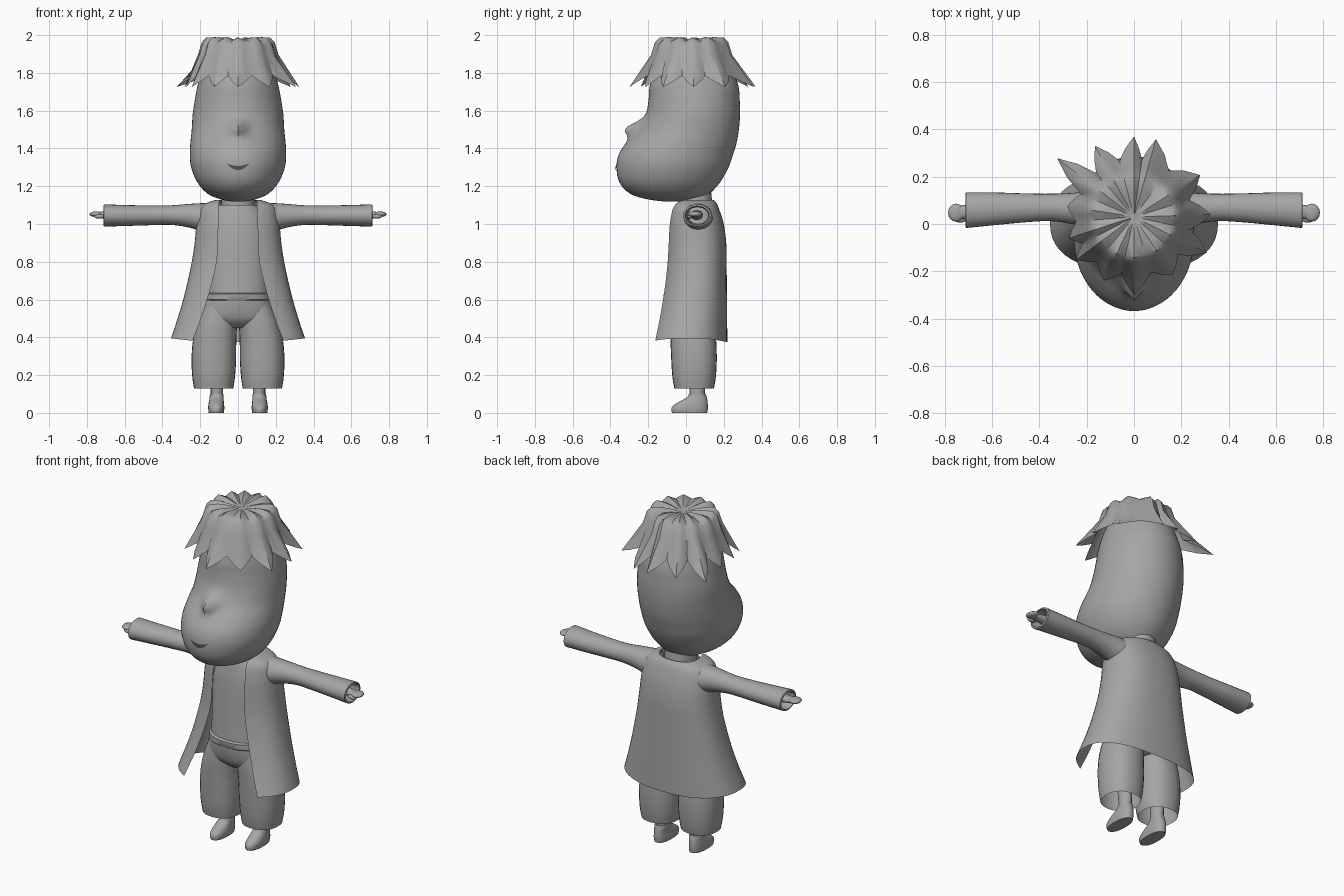
import bpy, bmesh, math
from mathutils import Vector

if "Cube" in bpy.data.objects:
    bpy.data.objects.remove(bpy.data.objects["Cube"])


def material(name, value):
    m = bpy.data.materials.new(name)
    m.diffuse_color = (value, value, value, 1)
    m.use_nodes = True
    m.node_tree.nodes["Principled BSDF"].inputs["Base Color"].default_value = m.diffuse_color
    return m


GREY = material("plain_grey", 0.38)
DARK = material("mouth_dark_grey", 0.08)


def finish(name, bm, mat=GREY, mirror=False, angle=45):
    bmesh.ops.recalc_face_normals(bm, faces=bm.faces)
    me = bpy.data.meshes.new(name)
    bm.to_mesh(me)
    bm.free()
    ob = bpy.data.objects.new(name, me)
    bpy.context.collection.objects.link(ob)
    me.materials.append(mat)
    bpy.ops.object.select_all(action='DESELECT')
    ob.select_set(True)
    bpy.context.view_layer.objects.active = ob
    bpy.ops.object.shade_smooth_by_angle(angle=math.radians(angle))
    if mirror:
        ob.modifiers.new("mirror", 'MIRROR').use_clip = False
    return ob


def spline(rows, steps):
    """Catmull-Rom interpolation of tuples."""
    out = []
    last = len(rows) - 1
    for i in range(last):
        p0, p1, p2, p3 = (rows[max(i - 1, 0)], rows[i], rows[i + 1], rows[min(i + 2, last)])
        for s in range(steps):
            t = s / steps
            out.append(tuple(
                b + 0.5 * t * (c - a + t * (2 * a - 5 * b + 4 * c - d + t * (3 * (b - c) + d - a)))
                for a, b, c, d in zip(p0, p1, p2, p3)))
    out.append(rows[-1])
    return out


def spow(v, p):
    return math.copysign(abs(v) ** p, v)


def oval(t, c, r, front, back, power):
    """Point on a rounded cross-section, t = 0 at the front."""
    mid, half = (front + back) / 2, (back - front) / 2
    return c + r * spow(math.sin(t), 2 / power), mid - half * spow(math.cos(t), 2 / power)


def skin(bm, rings, closed=True):
    for a, b in zip(rings, rings[1:]):
        n = len(a)
        for i in range(n if closed else n - 1):
            j = (i + 1) % n
            bm.faces.new((a[i], a[j], b[j], b[i]))


def loft(name, rows, n=32, steps=4, power=2.0, caps=(False, False), sideways=False,
         mirror=False, shape=None):
    """rows: height, centre, half width, front y, back y."""
    bm = bmesh.new()
    rings = []
    for h, c, r, f, b in spline(rows, steps):
        ring = []
        for i in range(n):
            x, y = oval(2 * math.pi * i / n, c, r, f, b, power)
            co = Vector((h, y, x) if sideways else (x, y, h))
            ring.append(bm.verts.new(shape(co) if shape else co))
        rings.append(ring)
    skin(bm, rings)
    for use, ring in zip(caps, (rings[0], rings[-1])):
        if use:
            bm.faces.new(ring)
    return finish(name, bm, mirror=mirror)


def ellipsoid(name, centre, size, mirror=True):
    bm = bmesh.new()
    bmesh.ops.create_uvsphere(bm, u_segments=16, v_segments=10, radius=1)
    for v in bm.verts:
        v.co = Vector(a * s + c for a, s, c in zip(v.co, size, centre))
    return finish(name, bm, mirror=mirror)


# Head with a nose swelling out of the face
def nose(co):
    if co.y < 0:
        co.y -= 0.075 * math.exp(-(co.x / 0.04) ** 2 - ((co.z - 1.505) / 0.042) ** 2)
    return co


loft("head", [(1.118, 0, .03, -.10, .03), (1.13, 0, .09, -.20, .08), (1.16, 0, .16, -.295, .125),
              (1.22, 0, .215, -.352, .18), (1.30, 0, .248, -.368, .225), (1.37, 0, .255, -.355, .25),
              (1.43, 0, .252, -.315, .268), (1.50, 0, .245, -.25, .28), (1.58, 0, .24, -.212, .286),
              (1.66, 0, .228, -.198, .284), (1.74, 0, .212, -.19, .275), (1.85, 0, .18, -.15, .23),
              (1.92, 0, .13, -.09, .17), (1.95, 0, .04, -.02, .08)],
     n=56, steps=5, caps=(True, True), shape=nose)

# Smiling mouth plate following the face
bm = bmesh.new()
rows = [[], []]
for i in range(13):
    u = i / 6 - 1
    x = 0.06 * u
    y = -0.0715 - 0.2965 * math.sqrt(1 - (x / 0.248) ** 2) - 0.004
    for row, drop in zip(rows, (0.014, 0.036)):
        row.append(bm.verts.new((x, y, 1.322 - drop * (1 - u * u) - 0.0005)))
skin(bm, rows, closed=False)
finish("mouth", bm, DARK)

loft("neck", [(1.03, 0, .095, -.045, .145), (1.10, 0, .088, -.04, .14), (1.2, 0, .085, -.04, .13)])

# Hair: pleated crown flaring into pointed tips
tips = [(0, -.30), (.165, -.215), (.308, -.122), (.325, .04), (.28, .207), (.093, .358), (0, .37),
        (-.165, .33), (-.325, .278), (-.283, .076), (-.275, -.06), (-.245, -.152), (-.127, -.24)]
centre = Vector((0, 0.03))
polar = []
for x, y in tips:
    d = Vector((x, y)) - centre
    polar.append((math.atan2(d.y, d.x), d.length))
spokes = []
for (a0, r0), (a1, r1) in zip(polar, polar[1:] + polar[:1]):
    gap = (a1 - a0) % (2 * math.pi)
    low = 0.245
    for k in range(4):
        w = abs(k - 2) / 2
        end = r0 if k < 2 else r1
        spokes.append((a0 + gap * k / 4, low + (end - low) * w, 1.785 - 0.06 * w, w))
bm = bmesh.new()
rings = []
for r, z, pleat in ((.015, 1.966, 0), (.06, 1.974, .010), (.12, 1.981, .016), (.165, 1.978, .018),
                    (.19, 1.955, .014), (.212, 1.89, .010), (None, None, 0)):
    ring = []
    for a, rim, rim_z, w in spokes:
        rr, zz = (rim, rim_z) if r is None else (r + 0.6 * pleat * (w - .5), z + pleat * (w - .5))
        ring.append(bm.verts.new((centre.x + rr * math.cos(a), centre.y + rr * math.sin(a), zz)))
    rings.append(ring)
skin(bm, rings)
bm.faces.new(rings[0])
finish("hair", bm, angle=35)

# Shirt
loft("shirt", [(.58, 0, .165, -.105, .15), (.75, 0, .17, -.092, .17), (.95, 0, .17, -.078, .17),
               (1.05, 0, .14, -.062, .155), (1.10, 0, .102, -.05, .145)], power=2.2)

# Trousers
loft("trouser_hips", [(.45, 0, .13, -.04, .11), (.49, 0, .19, -.085, .15), (.55, 0, .19, -.105, .16),
                      (.62, 0, .168, -.113, .155)], caps=(True, False), power=2.2)
loft("waistband", [(.595, 0, .172, -.114, .158), (.6, 0, .176, -.119, .162),
                   (.63, 0, .172, -.119, .160), (.635, 0, .16, -.10, .15)], steps=1, power=2.2)
loft("trouser_leg", [(.58, .09, .085, -.08, .14), (.48, .11, .105, -.085, .15), (.38, .124, .115, -.082, .16),
                     (.28, .128, .118, -.078, .163), (.19, .129, .113, -.072, .158),
                     (.13, .129, .104, -.062, .148)], n=28, power=2.3, mirror=True)

# Ankles and shoes
loft("ankle", [(.06, .112, .034, .018, .102), (.14, .112, .033, .018, .1), (.3, .115, .04, .0, .11)],
     n=16, mirror=True)
loft("shoe", [(0, .115, .040, -.074, .112), (.025, .115, .043, -.078, .116), (.048, .115, .041, -.055, .115),
              (.07, .114, .038, -.015, .113), (.085, .113, .037, .008, .109), (.1, .113, .035, .015, .105)],
     n=24, steps=2, power=2.3, caps=(True, True), mirror=True)

# Open coat: height, half width, front y, back y, half opening
coat = [(1.128, .115, -.04, .145, .098), (1.112, .165, -.062, .16, .1), (1.08, .203, -.08, .175, .1),
        (1.0, .22, -.096, .2, .104), (.9, .23, -.102, .213, .106), (.8, .245, -.108, .215, .113),
        (.7, .266, -.122, .216, .135), (.6, .29, -.142, .217, .163), (.5, .32, -.168, .218, .198),
        (.395, .355, -.202, .219, .24)]
bm = bmesh.new()
rings = []
P = 2.4
for h, r, f, b, edge in spline(coat, 3):
    start = math.asin(min(0.98, edge / r) ** (P / 2))
    ring = []
    for i in range(41):
        t = start + (2 * math.pi - 2 * start) * i / 40
        x, y = oval(t, 0, r, f, b, P)
        dip = 0.02 * max(0, (0.6 - h) / 0.2) * math.cos(t) ** 2
        ring.append(bm.verts.new((x, y, h - dip)))
    rings.append(ring)
skin(bm, rings, closed=False)
finish("coat", bm)

# Sleeves with cuffs folded inward
loft("sleeve", [(.16, 1.03, .082, -.025, .145), (.25, 1.043, .064, -.002, .132), (.35, 1.047, .052, .012, .128),
                (.45, 1.046, .052, .008, .129), (.58, 1.045, .055, -.004, .133), (.71, 1.045, .059, -.017, .134)],
     n=24, sideways=True, mirror=True)
loft("cuff_lining", [(.71, 1.045, .059, -.017, .134), (.713, 1.045, .05, -.006, .123),
                     (.62, 1.045, .044, .005, .118)], n=24, steps=1, sideways=True, mirror=True)

# Hands
loft("wrist", [(.58, 1.047, .026, .025, .09), (.66, 1.047, .024, .025, .085), (.74, 1.049, .015, .02, .078)],
     n=16, sideways=True, caps=(True, True), mirror=True)
ellipsoid("palm", (.752, .048, 1.052), (.034, .038, .015))
ellipsoid("thumb", (.735, .02, 1.04), (.028, .014, .012))
